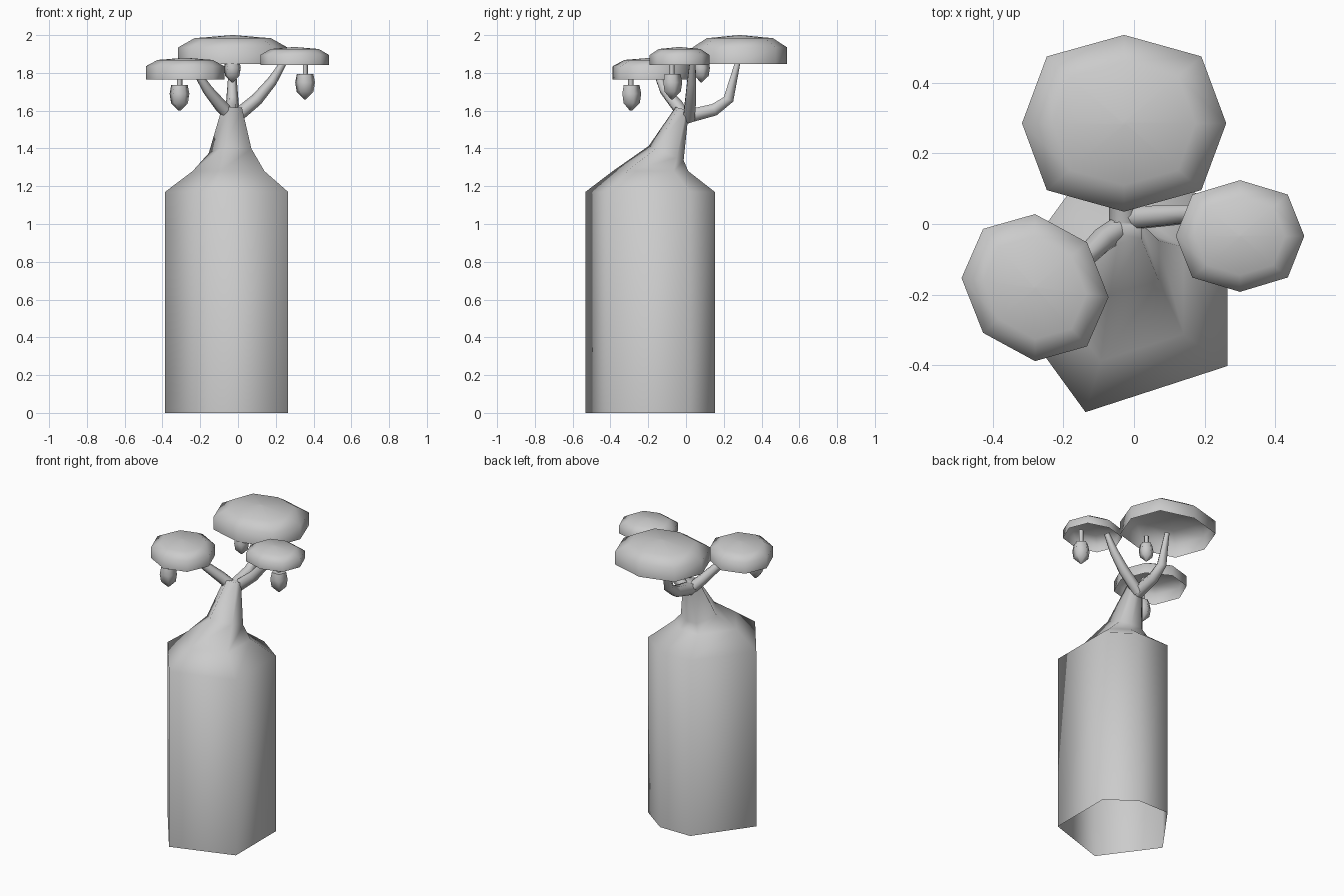
import bpy, bmesh, math
from mathutils import Vector

if "Cube" in bpy.data.objects:
    bpy.data.objects.remove(bpy.data.objects["Cube"])


def loft(name, rings, angles, bulge=1.0, open_start=False):
    """Skin polygon rings given as (centre, radius x, radius y, normal, y shear)."""
    sides = len(angles)
    bm = bmesh.new()
    loops = []
    for c, rx, ry, n, shear in rings:
        rot = Vector((0, 0, 1)).rotation_difference(Vector(n))
        loop = []
        for i, a in enumerate(angles):
            k = bulge if i % 2 else 1.0
            x, y = k * rx * math.cos(a), k * ry * math.sin(a)
            loop.append(bm.verts.new(Vector(c) + rot @ Vector((x, y + shear * x, 0))))
        loops.append(loop)
    for lo, hi in zip(loops, loops[1:]):
        for i in range(sides):
            j = (i + 1) % sides
            bm.faces.new((lo[i], lo[j], hi[j], hi[i]))
    if not open_start:
        bm.faces.new(loops[0][::-1])
    bm.faces.new(loops[-1])
    me = bpy.data.meshes.new(name)
    bm.to_mesh(me)
    bm.free()
    ob = bpy.data.objects.new(name, me)
    bpy.context.collection.objects.link(ob)
    bpy.ops.object.select_all(action='DESELECT')
    ob.select_set(True)
    bpy.context.view_layer.objects.active = ob
    bpy.ops.object.shade_smooth_by_angle(angle=math.radians(80))
    return ob


def regular(sides, phase=0.0):
    return [phase + math.tau * i / sides for i in range(sides)]


def branch(name, path, radii, sides=6):
    pts = [Vector(p) for p in path]
    rings = []
    for i, p in enumerate(pts):
        t = (pts[min(i + 1, len(pts) - 1)] - pts[max(i - 1, 0)]).normalized()
        rings.append((p, radii[i], radii[i], t, 0))
    return loft(name, rings, regular(sides))


def canopy(name, x, y, z0, z1, z2, rx, ry, shear=0.0, bulge=1.0):
    # open underside, upright rim, shallow dome
    h = z2 - z1
    prof = [(1, z0), (1, z1), (0.7, z1 + 0.75 * h), (0.02, z2)]
    return loft(name, [((x, y, z), rx * s, ry * s, (0, 0, 1), shear) for s, z in prof],
                regular(8), bulge, open_start=True)


def fruit(name, x, y, top, stem_top, s=1.0):
    prof = [(0.006, -0.135), (0.047, -0.095), (0.055, -0.045), (0.046, 0)]
    up = (0, 0, 1)
    loft(name, [((x, y, top + z * s), r * s, r * s, up, 0) for r, z in prof],
         regular(5, 0.3))
    loft(name + "_stem", [((x, y, z), 0.015, 0.015, up, 0)
                          for z in (top - 0.01, stem_top)], regular(5))


# swollen trunk, open below, leaning back into a narrow neck
up = (0, 0, 1)
loft("trunk", [
    ((-0.026, -0.19, 0.0), 0.36, 0.36, up, 0),
    ((-0.026, -0.19, 1.17), 0.36, 0.36, up, 0),
    ((-0.03, -0.188, 1.28), 0.21, 0.21, up, 0),
    ((-0.03, -0.105, 1.375), 0.125, 0.105, (0, 0.38, 0.92), 0),
    ((-0.027, -0.02, 1.61), 0.059, 0.038, (0, 0.25, 0.97), 0),
], [math.radians(a) for a in (36, 72, 108, 180, 252, 324)], open_start=True)

# three branches
branch("left_branch", [(-0.02, 0.0, 1.55), (-0.09, -0.045, 1.625),
                       (-0.16, -0.115, 1.71), (-0.21, -0.15, 1.79)],
       [0.036, 0.035, 0.028, 0.02])
branch("right_branch", [(-0.02, 0.015, 1.56), (0.1, 0.025, 1.66),
                        (0.18, 0.03, 1.755), (0.245, 0.035, 1.86)],
       [0.036, 0.033, 0.027, 0.017])
branch("back_branch", [(-0.03, -0.01, 1.565), (-0.03, 0.15, 1.605),
                       (-0.03, 0.225, 1.66), (-0.03, 0.275, 1.86)],
       [0.042, 0.037, 0.032, 0.016])

# leaf canopies
canopy("back_canopy", -0.028, 0.285, 1.848, 1.935, 2.0, 0.289, 0.25, bulge=1.07)
canopy("left_canopy", -0.28, -0.18, 1.765, 1.835, 1.88, 0.208, 0.208, shear=-0.13)
canopy("right_canopy", 0.30, -0.034, 1.842, 1.895, 1.937, 0.182, 0.158, bulge=1.05)

# hanging fruit
fruit("left_fruit", -0.31, -0.292, 1.735, 1.83)
fruit("right_fruit", 0.355, -0.075, 1.795, 1.89)
fruit("back_fruit", -0.03, 0.08, 1.865, 1.925, 0.85)
